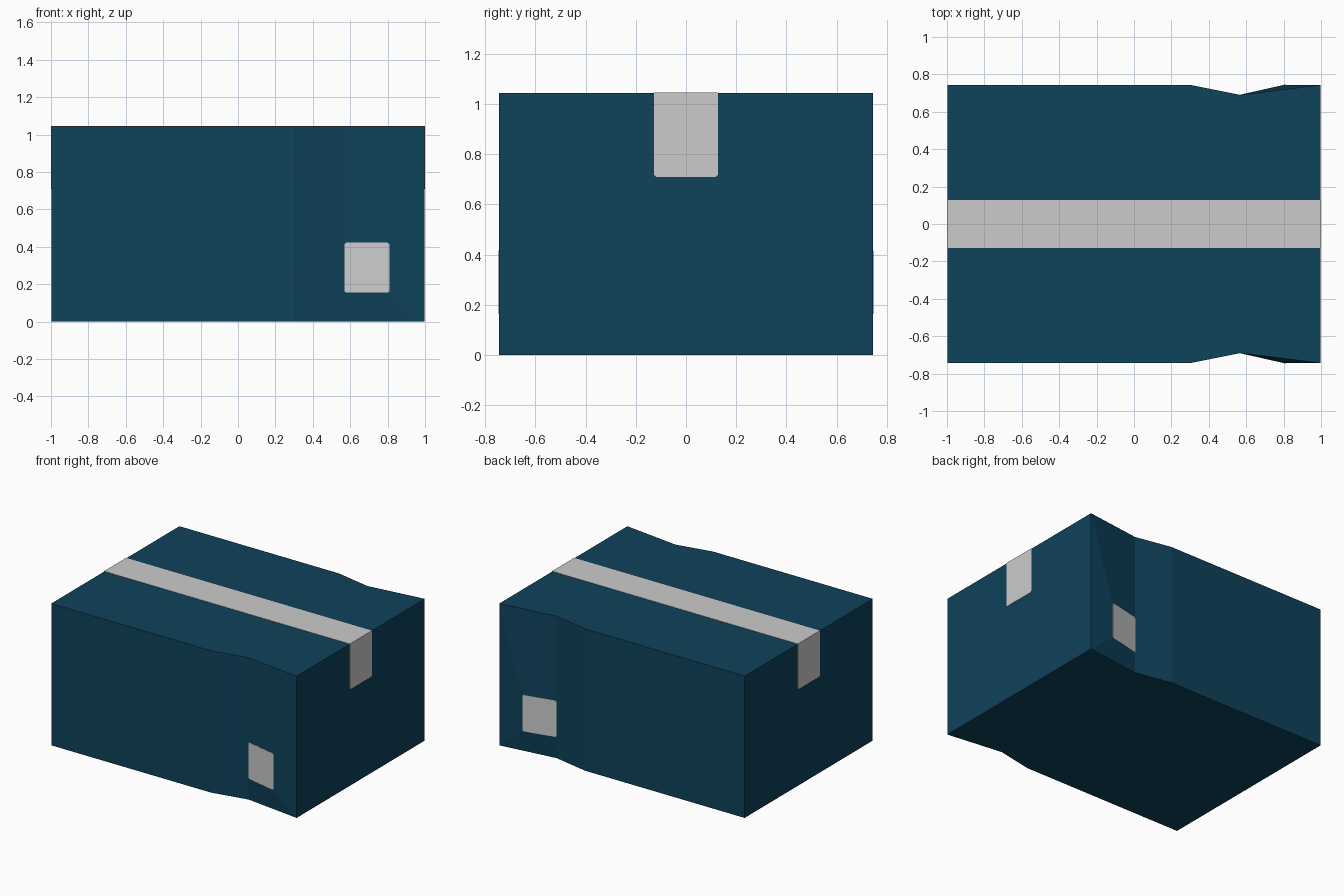
import bpy, bmesh
from mathutils import Vector

if "Cube" in bpy.data.objects:
    bpy.data.objects.remove(bpy.data.objects["Cube"])

X, Y, H = 0.998, 0.744, 1.043       # box half length, half width, height
DENT_X, DENT_Y = 0.57, 0.69         # crease of the dented sides
LAB_X, LAB_Z0, LAB_Z1 = 0.81, 0.155, 0.423
LIFT = 0.002                        # how far plates stand proud


def material(name, rgb):
    m = bpy.data.materials.new(name)
    m.diffuse_color = (*rgb, 1)
    m.use_nodes = True
    m.node_tree.nodes["Principled BSDF"].inputs["Base Color"].default_value = m.diffuse_color
    return m


blue = material("dark blue card", (0.0045, 0.054, 0.103))
grey = material("light grey paper", (0.60, 0.60, 0.60))


def finish(bm, name, mat):
    bmesh.ops.remove_doubles(bm, verts=bm.verts, dist=1e-5)
    bmesh.ops.recalc_face_normals(bm, faces=bm.faces)
    me = bpy.data.meshes.new(name)
    bm.to_mesh(me)
    bm.free()
    me.materials.append(mat)
    ob = bpy.data.objects.new(name, me)
    bpy.context.collection.objects.link(ob)
    return ob


def plate(name, origin, u, v, c=0.0, c_top=0.0):
    """Thin sheet spanned by u and v, with small cut corners (c at the v=0 end)."""
    o, u, v = Vector(origin), Vector(u), Vector(v)
    n = u.cross(v).normalized()
    if n.dot(o + u / 2 + v / 2 - Vector((0, 0, H / 2))) < 0:
        n = -n
    a, b = u.normalized(), v.normalized()
    pts = [o + a * c, o + u - a * c, o + u + b * c, o + u + v - b * c_top,
           o + u + v - a * c_top, o + v + a * c_top, o + v - b * c_top, o + b * c]
    outline = []
    for p in pts:
        if all((p - q).length > 1e-5 for q in outline):
            outline.append(p)
    bm = bmesh.new()
    front = [bm.verts.new(p + n * LIFT) for p in outline]
    back = [bm.verts.new(p - n * LIFT) for p in outline]
    bm.faces.new(front)
    bm.faces.new(back[::-1])
    k = len(front)
    for i in range(k):
        j = (i + 1) % k
        bm.faces.new((front[i], back[i], back[j], front[j]))
    return finish(bm, name, grey)


# Box with dented long sides
bm = bmesh.new()


def face(*pts):
    bm.faces.new([bm.verts.new(p) for p in pts])


for s in (-1, 1):
    def P(z): return (DENT_X, s * DENT_Y, z)
    def Q(z): return (LAB_X, s * Y, z)
    def E(x, z): return (x, s * Y, z)
    face(E(-X, 0), E(0.3, 0), E(0.3, H), E(-X, H))
    face(E(0.3, 0), P(0), P(LAB_Z0), P(LAB_Z1), P(H), E(0.3, H))
    face(P(LAB_Z0), Q(LAB_Z0), Q(LAB_Z1), P(LAB_Z1))
    face(P(LAB_Z1), Q(LAB_Z1), E(X, H), P(H))
    face(P(0), E(X, 0), Q(LAB_Z0), P(LAB_Z0))
    face(Q(LAB_Z0), E(X, 0), E(X, H), Q(LAB_Z1))
    # end wall
    face((s * X, -Y, 0), (s * X, Y, 0), (s * X, Y, H), (s * X, -Y, H))
# top and bottom
for z in (0, H):
    rim = [(-X, Y), (0.3, Y), (DENT_X, DENT_Y), (X, Y)]
    face(*[(x, -y, z) for x, y in rim], *[(x, y, z) for x, y in reversed(rim)])
finish(bm, "box", blue)

# Tape over the top and down both ends
W = 0.128
plate("tape_top", (-X - LIFT, -W, H), (2 * X + 2 * LIFT, 0, 0), (0, 2 * W, 0))
for s, side in ((-1, "left"), (1, "right")):
    plate("tape_end_" + side, (s * X, -W, 0.71), (0, 2 * W, 0), (0, 0, H - 0.71), 0.008)

# Paper labels on both dented sides
for s, side in ((-1, "front"), (1, "back")):
    plate("label_" + side, (DENT_X, s * DENT_Y, LAB_Z0),
          (LAB_X - DENT_X, s * (Y - DENT_Y), 0), (0, 0, LAB_Z1 - LAB_Z0), 0.008, 0.008)
